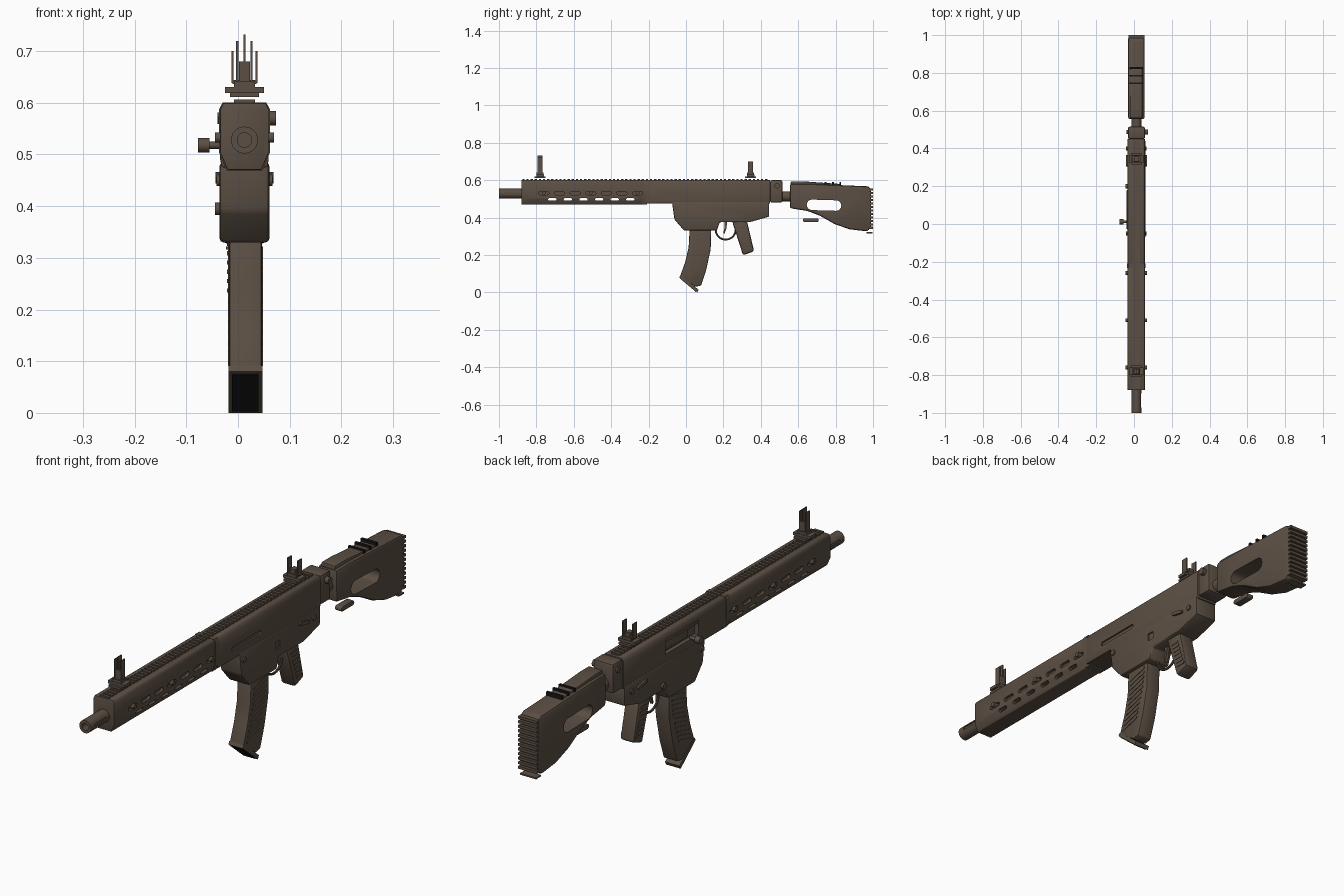
import bpy, bmesh, math
from mathutils import Matrix, Vector

if "Cube" in bpy.data.objects:
    bpy.data.objects.remove(bpy.data.objects["Cube"])

C = 0.0125          # centre plane of the body
parts, cutters = [], []


def material(name, rgb):
    m = bpy.data.materials.new(name)
    m.use_nodes = True
    m.diffuse_color = (*rgb, 1)
    bsdf = m.node_tree.nodes["Principled BSDF"]
    bsdf.inputs["Base Color"].default_value = (*rgb, 1)
    bsdf.inputs["Roughness"].default_value = 0.6
    return m


brown = material("dark brown", (0.105, 0.078, 0.057))
black = material("black", (0.009, 0.009, 0.009))


def add_prism(bm, pts, a, b, axis="x"):
    def place(p, d):
        return (d, p[0], p[1]) if axis == "x" else (p[0], d, p[1])
    lo = [bm.verts.new(place(p, a)) for p in pts]
    hi = [bm.verts.new(place(p, b)) for p in pts]
    n = len(pts)
    bm.faces.new(lo)
    bm.faces.new(hi[::-1])
    for i in range(n):
        j = (i + 1) % n
        bm.faces.new((lo[j], lo[i], hi[i], hi[j]))


def add_box(bm, x0, x1, y0, y1, z0, z1):
    add_prism(bm, [(y0, z0), (y1, z0), (y1, z1), (y0, z1)], x0, x1)


def add_cyl(bm, centre, r, length, axis="x", sides=20):
    turn = Matrix.Rotation(math.pi / 2, 4, "Y" if axis == "x" else "X")
    bmesh.ops.create_cone(bm, cap_ends=True, segments=sides, radius1=r, radius2=r,
                          depth=length, matrix=Matrix.Translation(centre) @ turn)


def build(name, bm, mat=brown, bevel=0.0, cutter=False):
    bmesh.ops.recalc_face_normals(bm, faces=bm.faces)
    me = bpy.data.meshes.new(name)
    bm.to_mesh(me)
    bm.free()
    ob = bpy.data.objects.new(name, me)
    bpy.context.collection.objects.link(ob)
    me.materials.append(mat)
    if bevel:
        mod = ob.modifiers.new("bevel", "BEVEL")
        mod.width, mod.segments, mod.limit_method = bevel, 2, "ANGLE"
    ob.hide_render = cutter
    (cutters if cutter else parts).append(ob)
    return ob


def prism(name, pts, a, b, axis="x", bevel=0.0, mat=brown):
    bm = bmesh.new()
    add_prism(bm, pts, a, b, axis)
    return build(name, bm, mat, bevel)


def boxes(name, items, mat=brown, bevel=0.0):
    bm = bmesh.new()
    for it in items:
        add_box(bm, *it)
    return build(name, bm, mat, bevel)


def cylinders(name, items, mat=brown):
    bm = bmesh.new()
    for it in items:
        add_cyl(bm, *it)
    return build(name, bm, mat)


def cut(target, bm, name):
    mod = target.modifiers.new("cut", "BOOLEAN")
    mod.operation, mod.solver = "DIFFERENCE", "EXACT"
    mod.object = build(name, bm, cutter=True)


def stadium(y, z, length, height, steps=6, tilt=0.0):
    r, h, out = height / 2, (length - height) / 2, []
    for side, start in ((1, -90), (-1, 90)):
        for k in range(steps + 1):
            a = math.radians(start + 180 * k / steps)
            p, q = side * h + r * math.cos(a), r * math.sin(a)
            out.append((y + p, z + q + p * tilt))
    return out


def mirrored(half):
    return [(C + x, z) for x, z in half] + [(C - x, z) for x, z in reversed(half)]


# Muzzle tube with bore and side flutes
muzzle = cylinders("muzzle", [((C, -0.94, 0.528), 0.026, 0.12, "y", 32),
                              ((C, -0.885, 0.528), 0.02, 0.05, "y", 32)])
bm = bmesh.new()
add_cyl(bm, (C, -0.98, 0.528), 0.014, 0.08, "y", 24)
for s in (-1, 1):
    add_prism(bm, stadium(-0.935, 0.53, 0.075, 0.012), C + s * 0.021, C + s * 0.04)
cut(muzzle, bm, "muzzle_cutter")

# Handguard with two staggered rows of slots
guard = prism("handguard", mirrored([(0.033, 0.47), (0.047, 0.503), (0.047, 0.588), (0.041, 0.6)]),
              -0.88, -0.215, "y", 0.003)
slot_y = [-0.76 + 0.0835 * i for i in range(7)]
bm = bmesh.new()
for y in slot_y:
    for s in (-1, 1):
        add_prism(bm, stadium(y, 0.53, 0.055, 0.017), C + s * 0.036, C + s * 0.06)
    if y < -0.3:
        add_prism(bm, stadium(y + 0.045, 0.497, 0.045, 0.013), C - 0.08, C + 0.08)
cut(guard, bm, "slot_cutter")
cylinders("handguard_screws", [((C, y, 0.533), 0.01, 0.114) for y in slot_y[::3]])
prism("handguard_band", mirrored([(0.035, 0.469), (0.049, 0.503), (0.049, 0.588), (0.042, 0.601)]),
      -0.232, -0.208, "y")

# Upper receiver with side groove and ejection port
upper = prism("upper_receiver", mirrored([(0.044, 0.475), (0.047, 0.49), (0.047, 0.585), (0.039, 0.6)]),
              -0.215, 0.45, "y", 0.003)
bm = bmesh.new()
add_prism(bm, stadium(-0.03, 0.52, 0.19, 0.017), C + 0.04, C + 0.07)
add_box(bm, C - 0.07, C - 0.03, -0.03, 0.18, 0.515, 0.562)
cut(upper, bm, "port_cutter")
boxes("bolt", [(C - 0.036, C - 0.02, 0.02, 0.17, 0.522, 0.553)], bevel=0.004)
boxes("port_cover_hinge", [(C - 0.051, C - 0.04, -0.03, 0.18, 0.563, 0.575)], bevel=0.003)
cylinders("charging_handle", [((-0.048, 0.012, 0.518), 0.007, 0.04),
                              ((-0.066, 0.012, 0.518), 0.014, 0.022)])

# Top rail
boxes("top_rail", [(C - 0.018, C + 0.018, -0.875, 0.44, 0.595, 0.601)]
      + [(C - 0.02, C + 0.02, -0.875 + 0.022 * i, -0.863 + 0.022 * i, 0.598, 0.606) for i in range(60)])

# Lower receiver, pins and levers
lower = prism("lower_receiver", [(-0.075, 0.485), (-0.062, 0.39), (-0.01, 0.33), (0.165, 0.33), (0.18, 0.375),
                                 (0.34, 0.375), (0.445, 0.405), (0.445, 0.485)],
              C - 0.048, C + 0.048, bevel=0.007)
bm = bmesh.new()
add_box(bm, C + 0.042, C + 0.07, 0.155, 0.185, 0.412, 0.442)
cut(lower, bm, "window_cutter")
cylinders("receiver_pins", [((C, y, 0.45), 0.011, 0.108) for y in (-0.05, 0.4)])
for s, label in ((1, "left"), (-1, "right")):
    prism(label + "_selector_lever", stadium(0.335, 0.455, 0.06, 0.014, tilt=-0.2),
          C + s * 0.046, C + s * 0.056)
cylinders("magazine_release", [((C - 0.05, 0.2, 0.395), 0.012, 0.014)])

# Curved magazine with side ribs
prism("magazine", [(0.02, 0.35), (0.135, 0.35), (0.132, 0.23), (0.108, 0.12), (0.08, 0.036), (0.05, 0.03),
                   (-0.032, 0.085), (-0.005, 0.16), (0.014, 0.24)], -0.017, 0.046, bevel=0.005)
bm = bmesh.new()
for i in range(11):
    t = i / 10
    z = 0.305 - 0.2 * t
    y = 0.076 - 0.046 * t ** 1.6
    rib = [(-0.042, -0.014), (0.042, 0.008), (0.042, 0.016), (-0.042, -0.006)]
    add_prism(bm, [(y + p, z + q) for p, q in rib], -0.019, 0.048)
build("magazine_ribs", bm)
prism("magazine_base", [(-0.036, 0.08), (0.06, 0.0), (0.068, 0.014), (-0.03, 0.092)], -0.018, 0.047)
prism("magazine_base_pad", [(-0.032, 0.0737), (0.053, 0.0025), (0.056, 0.006), (-0.029, 0.077)],
      -0.012, 0.04, mat=black)

# Grip, trigger and guard
prism("grip", [(0.245, 0.385), (0.325, 0.385), (0.364, 0.22), (0.305, 0.198)],
      C - 0.032, C + 0.032, bevel=0.01)
bm = bmesh.new()
for i in range(7):
    y, z = 0.296 + 0.006 * i, 0.345 - 0.018 * i
    add_box(bm, C - 0.034, C + 0.034, y - 0.02, y + 0.02, z - 0.004, z + 0.004)
build("grip_ribs", bm)
prism("trigger", [(0.205, 0.38), (0.22, 0.38), (0.216, 0.34), (0.205, 0.312), (0.199, 0.315), (0.206, 0.345)],
      C - 0.006, C + 0.006)
cu = bpy.data.curves.new("trigger_guard", "CURVE")
cu.dimensions, cu.bevel_depth, cu.bevel_resolution = "3D", 0.005, 2
sp = cu.splines.new("POLY")
sp.points.add(10)
for k, p in enumerate(sp.points):
    a = math.pi * (1 + k / 10)
    p.co = (C, 0.212 + 0.053 * math.cos(a), 0.332 + 0.05 * math.sin(a), 1)
cu.materials.append(brown)
loop = bpy.data.objects.new("trigger_guard", cu)
bpy.context.collection.objects.link(loop)
parts.append(loop)

# Hinge block and stock connector
boxes("hinge_block", [(C - 0.045, C + 0.045, 0.45, 0.515, 0.48, 0.6)], bevel=0.008)
cylinders("hinge_knobs", [((C + 0.048, 0.487, 0.57), 0.014, 0.026), ((C - 0.045, 0.487, 0.57), 0.011, 0.014)])
cylinders("stock_tube", [((C, 0.54, 0.513), 0.026, 0.07, "y", 24)])

# Stock with thumb opening, cheek rest and ribbed butt
stock = prism("stock", [(0.555, 0.58), (0.66, 0.58), (0.975, 0.567), (0.988, 0.55), (0.99, 0.35), (0.97, 0.326),
                        (0.875, 0.337), (0.795, 0.365), (0.715, 0.41), (0.65, 0.435), (0.555, 0.45)],
              C - 0.044, C + 0.044, bevel=0.012)
bm = bmesh.new()
add_prism(bm, stadium(0.738, 0.466, 0.185, 0.056, 8, -0.03), C - 0.1, C + 0.1)
cut(stock, bm, "opening_cutter")
prism("cheek_rest", [(0.56, 0.57), (0.56, 0.594), (0.62, 0.594), (0.82, 0.58), (0.84, 0.56)],
      C - 0.032, C + 0.032, bevel=0.006)
boxes("cheek_bars", [(C - 0.035, C + 0.035, y, y + 0.01, 0.575, 0.59) for y in (0.74, 0.78, 0.82)], black)
boxes("butt_ribs", [(C - 0.042, C + 0.042, 0.98, 1.0, 0.34 + 0.0185 * i, 0.351 + 0.0185 * i) for i in range(12)]
      + [(C - 0.036, C + 0.036, 0.965, 0.997, 0.316, 0.322)])
prism("sling_stud", stadium(0.667, 0.386, 0.085, 0.02), C - 0.015, C + 0.015, bevel=0.003)


# Raised sights: clamp, block and thin blades given as (offset, half width, bottom, top)
def sight(name, y, post_top, blades):
    boxes(name, [(C - 0.028, C + 0.028, y - 0.03, y + 0.03, 0.611, 0.62),
                 (C - 0.038, C + 0.038, y - 0.02, y + 0.02, 0.619, 0.631),
                 (C - 0.02, C + 0.02, y - 0.018, y + 0.018, 0.63, 0.642),
                 (C - 0.011, C + 0.011, y - 0.013, y + 0.013, 0.64, post_top)]
          + [(C + x - w, C + x + w, y - 0.013, y + 0.013, lo, hi) for x, w, lo, hi in blades])


sight("front_sight", -0.78, 0.68, [(-0.014, 0.002, 0.64, 0.72), (0.014, 0.002, 0.64, 0.72), (0, 0.002, 0.67, 0.732)])
sight("rear_sight", 0.345, 0.66, [(s * 0.023, 0.002, 0.638, 0.7) for s in (-1, 1)]
      + [(0, 0.023, 0.636, 0.644)])

# Apply modifiers, smooth the rounded faces and drop the cutters
bpy.ops.object.select_all(action="DESELECT")
for ob in parts:
    ob.select_set(True)
bpy.context.view_layer.objects.active = parts[0]
bpy.ops.object.convert(target="MESH")
bpy.ops.object.shade_smooth_by_angle(angle=math.radians(35))
for ob in cutters:
    bpy.data.objects.remove(ob)
